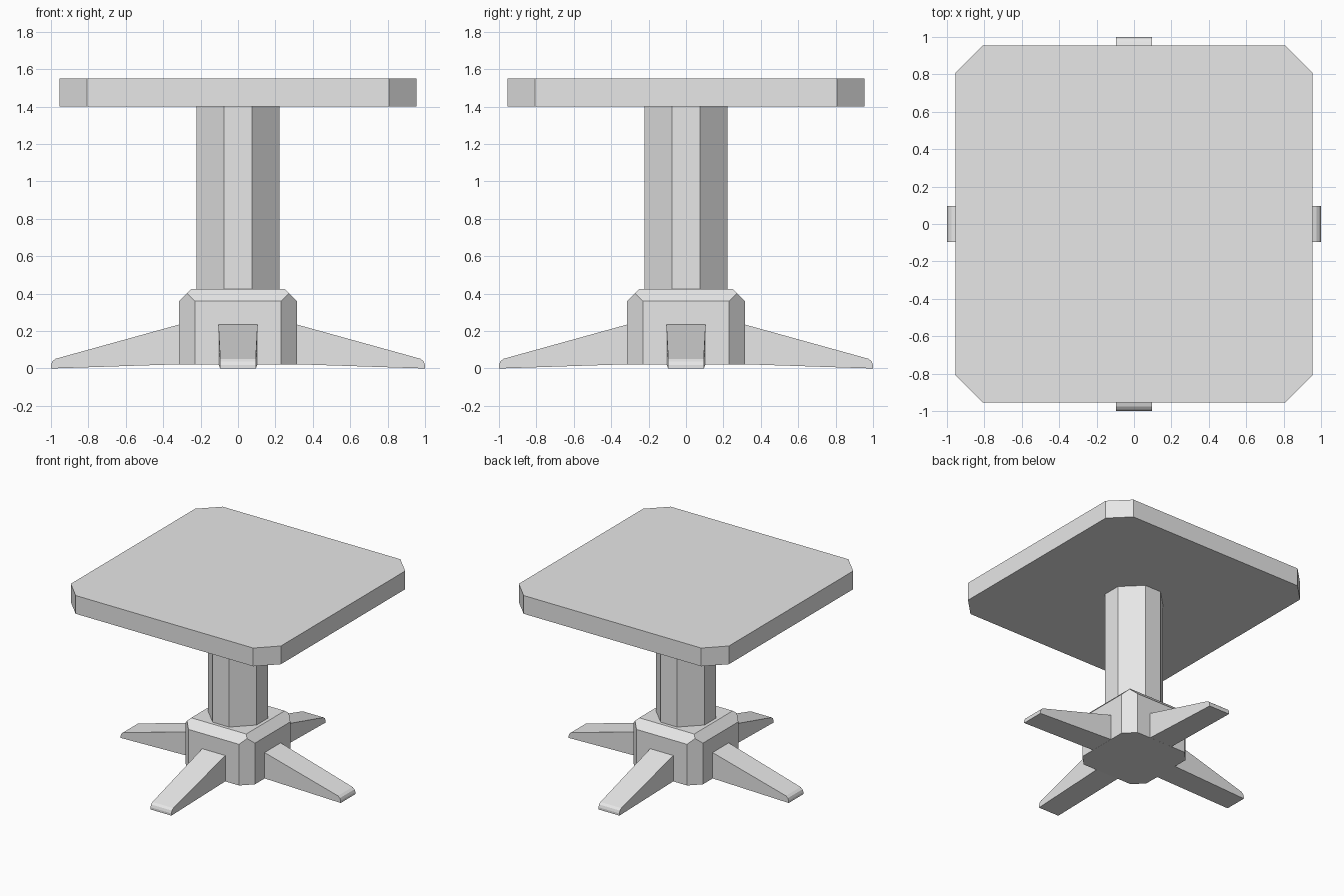
import bpy, bmesh
from math import pi
from mathutils import Vector, Matrix

if "Cube" in bpy.data.objects:
    bpy.data.objects.remove(bpy.data.objects["Cube"], do_unlink=True)

grey = bpy.data.materials.new("plain_grey")
grey.use_nodes = True
grey.diffuse_color = (0.8, 0.8, 0.8, 1)
grey.node_tree.nodes["Principled BSDF"].inputs["Base Color"].default_value = grey.diffuse_color


def finish(name, bm):
    bmesh.ops.recalc_face_normals(bm, faces=bm.faces)
    mesh = bpy.data.meshes.new(name)
    bm.to_mesh(mesh)
    bm.free()
    mesh.materials.append(grey)
    obj = bpy.data.objects.new(name, mesh)
    bpy.context.collection.objects.link(obj)
    return obj


def slice_off(bm, point, normal):
    cut = bmesh.ops.bisect_plane(bm, geom=bm.verts[:] + bm.edges[:] + bm.faces[:],
                                 plane_co=point, plane_no=normal, clear_outer=True)
    edges = [e for e in cut["geom_cut"] if isinstance(e, bmesh.types.BMEdge)]
    bmesh.ops.contextual_create(bm, geom=edges)


def block(name, half, flat, bottom, top, top_half=None, shoulder=None):
    """Square block with cut vertical corners and, optionally, sloped top edges."""
    bm = bmesh.new()
    size = Matrix.Diagonal((2 * half, 2 * half, top - bottom, 1))
    bmesh.ops.create_cube(bm, size=1,
                          matrix=Matrix.Translation((0, 0, (top + bottom) / 2)) @ size)
    for i in range(4):
        turn = Matrix.Rotation(i * pi / 2, 3, 'Z')
        slice_off(bm, turn @ Vector((half, flat, 0)), turn @ Vector((1, 1, 0)))
        if shoulder:
            slice_off(bm, turn @ Vector((half, 0, shoulder)),
                      turn @ Vector((top - shoulder, 0, half - top_half)))
    return finish(name, bm)


# Top, column and hub
block("table_top", 0.955, 0.807, 1.4, 1.55)
block("column", 0.222, 0.075, 0.42, 1.4)
block("hub", 0.315, 0.23, 0.022, 0.425, top_half=0.25, shoulder=0.36)

# Four tapered feet: side profile of (distance, height, half width)
profile = [(0.3, 0.023, 0.105), (0.3, 0.239, 0.105), (0.975, 0.052, 0.095),
           (0.993, 0.038, 0.095), (1, 0.018, 0.095), (1, 0, 0.095)]
for i, side in enumerate(("left", "back", "right", "front")):
    bm = bmesh.new()
    rings = [[bm.verts.new((d, s * w, z)) for d, z, w in profile] for s in (-1, 1)]
    for ring in rings:
        bm.faces.new(ring)
    for a in range(len(profile)):
        b = (a + 1) % len(profile)
        bm.faces.new((rings[0][a], rings[0][b], rings[1][b], rings[1][a]))
    bm.transform(Matrix.Rotation(i * pi / 2, 4, 'Z'))
    finish(side + "_foot", bm)
